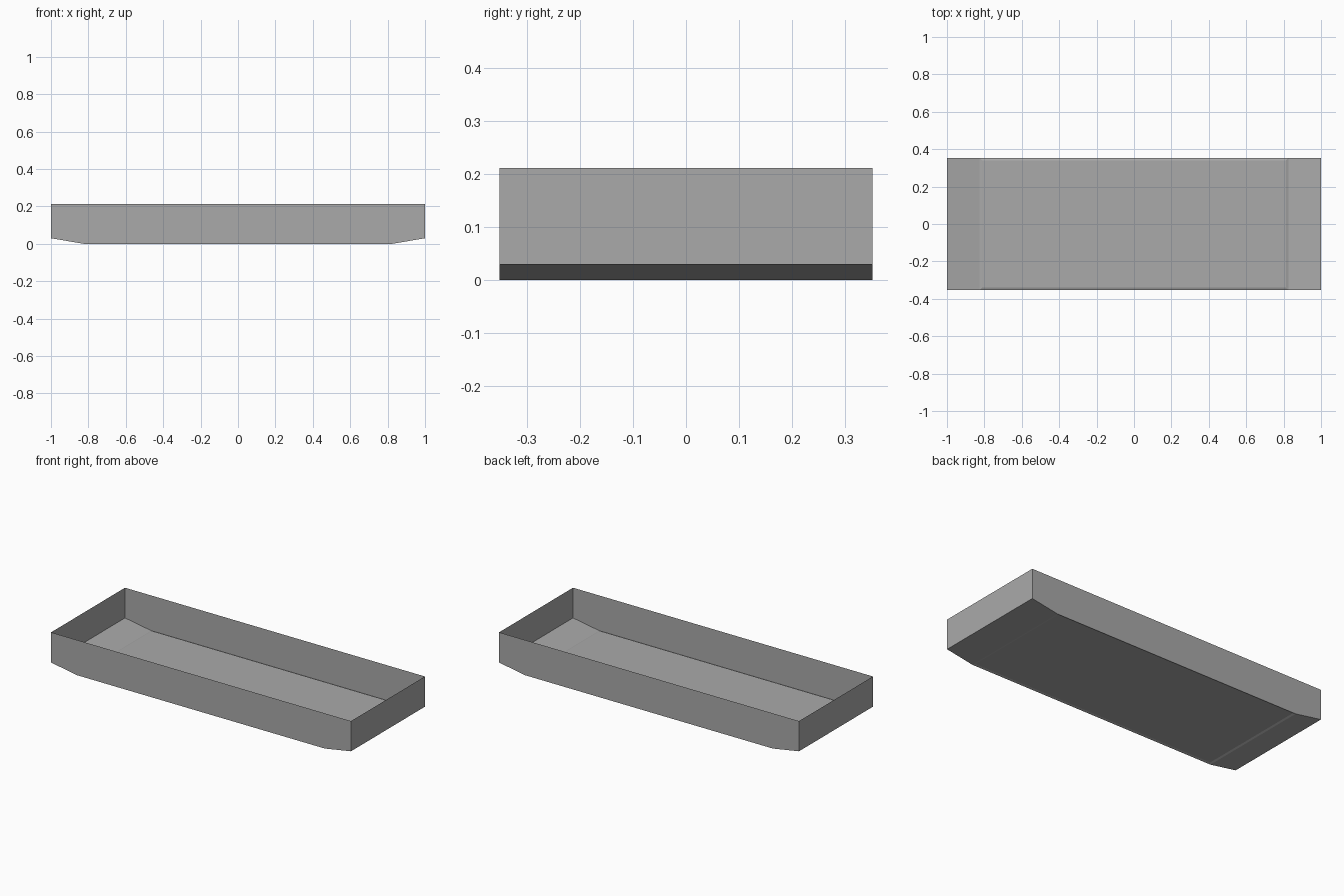
import bpy, bmesh

cube = bpy.data.objects.get("Cube")
if cube:
    bpy.data.objects.remove(cube)

# Flat grey
grey = bpy.data.materials.new("grey")
grey.use_nodes = True
color = (0.4, 0.4, 0.4, 1)
grey.diffuse_color = color
grey.node_tree.nodes["Principled BSDF"].inputs["Base Color"].default_value = color

HALF_W, TOP = 0.352, 0.212
# Side outline: raised ends sloping down to a flat floor
profile = [(-1, TOP), (-1, 0.03), (-0.825, 0), (0.825, 0), (1, 0.03), (1, TOP)]

bm = bmesh.new()
front, back = ([bm.verts.new((x, y, z)) for x, z in profile] for y in (-HALF_W, HALF_W))

# Long side walls
bm.faces.new(front)
bm.faces.new(back[::-1])

# End walls, sloped ends and floor; the top stays open
strip = [bm.faces.new((front[i], back[i], back[i + 1], front[i + 1])) for i in range(5)]
bmesh.ops.recalc_face_normals(bm, faces=bm.faces[:])

# Slightly raised floor panel
bmesh.ops.inset_region(bm, faces=[strip[2]], thickness=0.016, depth=-0.004)

mesh = bpy.data.meshes.new("tray")
bm.to_mesh(mesh)
bm.free()
mesh.materials.append(grey)
tray = bpy.data.objects.new("tray", mesh)
bpy.context.collection.objects.link(tray)
